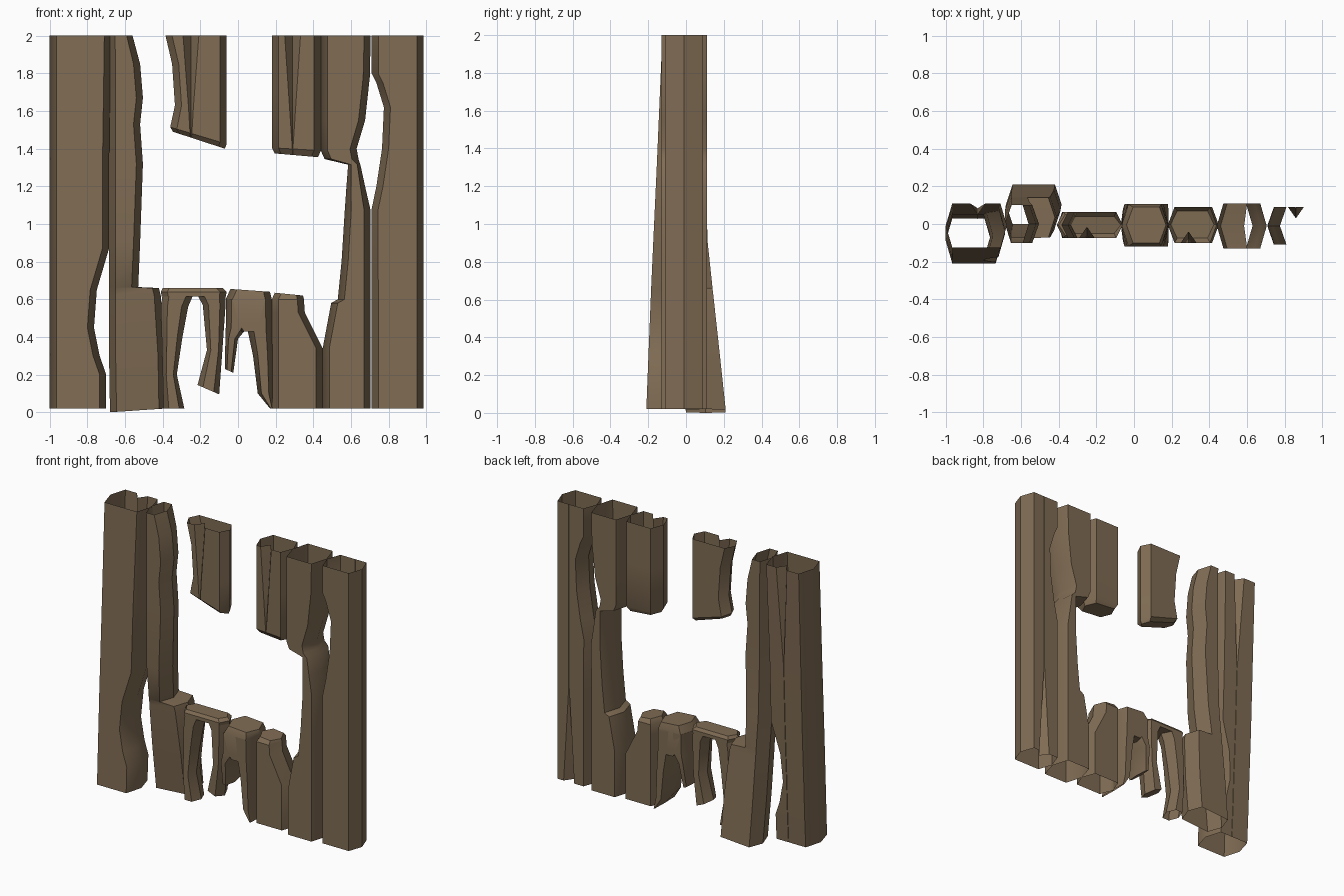
import bpy

wood = bpy.data.materials.new("weathered brown wood")
wood.diffuse_color = (0.215, 0.150, 0.088, 1)


def ring(z, x0, x1, yf, yb, notch):
    """Six-sided plank section; z may be a (left, right) pair. A notch adds a crack."""
    zl, zr = z if isinstance(z, tuple) else (z, z)
    c = min(0.035, (x1 - x0) * 0.25)
    ym = (yf + yb) / 2
    front = [(x0 + c, yf), (x1 - c, yf)]
    back = [(x1 - c, yb), (x0 + c, yb)]
    if notch:
        nx, side, z_open, z_end = notch
        f = max(0.04, min(1, (zl - z_end) / (z_open - z_end)))
        w, d = 0.042 * f, 0.06 * f
        if side == "front":
            front[1:1] = [(nx - w, yf), (nx, yf + d), (nx + w, yf)]
        else:
            back[1:1] = [(nx + w, yb), (nx, yb - d), (nx - w, yb)]
    pts = [(x0, ym)] + front + [(x1, ym)] + back
    return [(x, y, zl + (zr - zl) * (x - x0) / (x1 - x0)) for x, y in pts]


def plank(name, rows, y=None, notch=None, cap_low=False, cap_high=False):
    """Loft rings from bottom to top. Row: z, x left, x right [, y front, y back]."""
    verts, faces = [], []
    for r in rows:
        yf, yb = r[3:5] if len(r) > 3 else y
        verts += ring(r[0], r[1], r[2], yf, yb, notch)
    n = len(verts) // len(rows)
    for i in range(len(rows) - 1):
        for k in range(n):
            a, b = i * n + k, i * n + (k + 1) % n
            faces.append((a, b, b + n, a + n))
    if cap_low:
        faces.append(tuple(reversed(range(n))))
    if cap_high:
        faces.append(tuple(range(len(verts) - n, len(verts))))
    me = bpy.data.meshes.new(name)
    me.from_pydata(verts, [], faces)
    me.materials.append(wood)
    ob = bpy.data.objects.new(name, me)
    bpy.context.collection.objects.link(ob)
    bpy.ops.object.select_all(action="DESELECT")
    ob.select_set(True)
    bpy.context.view_layer.objects.active = ob
    bpy.ops.object.shade_smooth_by_angle(angle=0.6)
    return ob


# Left outer plank, leaning forward at the foot, chipped on its right edge
plank("left_outer_plank", [
    (0.02, -1, -0.70, -0.21, 0.03), (0.2, -1, -0.70, -0.203, 0.04),
    (0.3, -1, -0.735, -0.199, 0.045), (0.45, -1, -0.765, -0.193, 0.05),
    (0.65, -1, -0.75, -0.185, 0.06), (0.87, -1, -0.685, -0.175, 0.07),
    (1.3, -1, -0.685, -0.155, 0.085), (2, -1, -0.675, -0.125, 0.11)],
    notch=(-0.83, "back", 2, 1.3))

# Left window post, leaning backward at the foot, wider below the sill
plank("left_window_post", [
    ((0.0, 0.02), -0.68, -0.385, 0.0, 0.21), (0.3, -0.685, -0.39, -0.035, 0.18),
    (0.62, -0.685, -0.41, -0.07, 0.145), (0.66, -0.685, -0.42, -0.072, 0.14),
    (0.665, -0.685, -0.53, -0.075, 0.14), (0.9, -0.685, -0.52, -0.1, 0.115),
    (1.32, -0.685, -0.505, -0.1, 0.1), (1.53, -0.685, -0.52, -0.1, 0.1),
    (1.67, -0.685, -0.505, -0.1, 0.1), (1.85, -0.685, -0.52, -0.1, 0.1),
    (2, -0.685, -0.56, -0.1, 0.1)])

# Third plank: broken upper stub, and a lower stub split into two legs
Y3 = (-0.075, 0.065)
plank("upper_stub_left", [
    ((1.49, 1.4), -0.345, -0.07, -0.05, 0.04), ((1.515, 1.425), -0.36, -0.06),
    (1.63, -0.335, -0.06), (1.85, -0.35, -0.06), (2, -0.385, -0.06)],
    Y3, notch=(-0.25, "front", 2, 1.45), cap_low=True)
plank("lower_stub_left_header", [
    (0.615, -0.405, -0.065), (0.64, -0.41, -0.06), (0.66, -0.40, -0.08, -0.06, 0.05)],
    Y3, cap_low=True, cap_high=True)
plank("lower_stub_left_leg", [
    (0.02, -0.395, -0.285), (0.2, -0.40, -0.325), (0.4, -0.405, -0.295),
    (0.56, -0.41, -0.265), (0.63, -0.40, -0.235)], Y3)
plank("lower_stub_broken_leg", [
    ((0.145, 0.095), -0.215, -0.10), (0.33, -0.165, -0.083),
    (0.57, -0.187, -0.066), (0.63, -0.22, -0.065)], Y3, cap_low=True)

# Fourth plank: lower stub only, forked into a long and a short leg
Y4 = (-0.12, 0.105)
plank("fork_header", [
    (0.43, 0.0, 0.125), (0.47, -0.03, 0.145), (0.6, -0.065, 0.18),
    ((0.655, 0.64), -0.04, 0.17, -0.10, 0.09)], Y4, cap_low=True, cap_high=True)
plank("fork_short_leg", [
    ((0.23, 0.21), -0.07, -0.025, -0.09, 0.08), (0.39, -0.067, 0.0), (0.45, -0.065, 0.05),
    (0.6, -0.065, 0.06)], Y4, cap_low=True)
plank("fork_long_leg", [
    (0.02, 0.17, 0.185), (0.1, 0.105, 0.183), (0.3, 0.08, 0.183),
    (0.44, 0.05, 0.182), (0.6, 0.03, 0.18)], Y4)

# Fifth plank: upper and lower stubs
Y5 = (-0.1, 0.09)
plank("upper_stub_right", [
    ((1.375, 1.355), 0.195, 0.425, -0.075, 0.07), ((1.405, 1.39), 0.18, 0.44),
    (1.7, 0.18, 0.44), (2, 0.18, 0.44)],
    Y5, notch=(0.29, "front", 2, 1.38), cap_low=True)
plank("lower_stub_right", [
    (0.02, 0.18, 0.45), (0.34, 0.18, 0.45), (0.53, 0.18, 0.355),
    (0.60, 0.18, 0.35), ((0.635, 0.62), 0.195, 0.345, -0.08, 0.07)], Y5, cap_high=True)

# Right window post, wider above the window
plank("right_window_post", [
    (0.02, 0.45, 0.705), (0.34, 0.45, 0.705), (0.58, 0.495, 0.705), (0.60, 0.53, 0.705),
    (0.8, 0.55, 0.705), (1.07, 0.567, 0.705), (1.2, 0.576, 0.675),
    (1.315, 0.585, 0.65), ((1.345, 1.345), 0.46, 0.64), ((1.39, 1.40), 0.44, 0.63),
    (1.55, 0.44, 0.675), (1.78, 0.44, 0.70), (2, 0.44, 0.705)],
    (-0.13, 0.11))

# Right outer plank with a bite out of its left edge and a crack at the foot
plank("right_outer_plank", [
    (0.02, 0.71, 0.985), (0.7, 0.71, 0.985), (1.07, 0.708, 0.985), (1.2, 0.735, 0.985),
    (1.4, 0.765, 0.985), (1.62, 0.775, 0.985), (1.75, 0.735, 0.985), (1.8, 0.71, 0.985),
    (2, 0.71, 0.985)], (-0.11, 0.09), notch=(0.86, "back", 0.02, 0.7))
